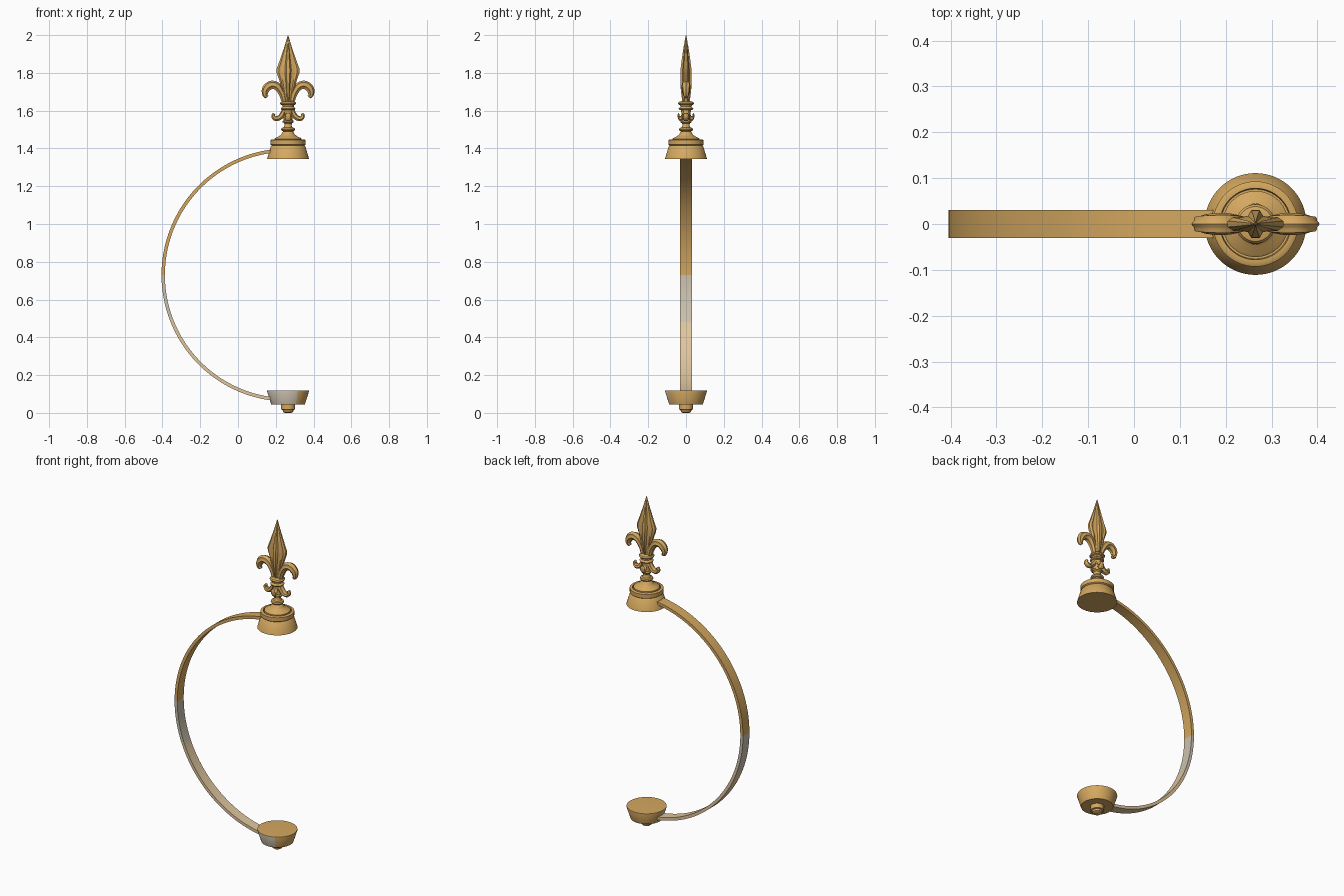
import bpy, bmesh, math
from mathutils import Vector

if "Cube" in bpy.data.objects:
    bpy.data.objects.remove(bpy.data.objects["Cube"])

CX = 0.265          # axis of the mounts and finial
CZ, R = 0.73, 0.67  # centre height and outer radius of the arm


def material(name, rgb):
    m = bpy.data.materials.new(name)
    m.diffuse_color = (*rgb, 1)
    m.use_nodes = True
    m.node_tree.nodes["Principled BSDF"].inputs["Base Color"].default_value = m.diffuse_color
    return m


GOLD = material("gold", (0.66, 0.39, 0.115))
GREY = material("pale_grey", (0.60, 0.53, 0.42))
CREAM = material("cream", (0.74, 0.56, 0.34))


def loft(name, rings, angle=35, rule=None, loop=False):
    """Skin a list of equal-length closed rings and cap the ends."""
    bm = bmesh.new()
    vs = [[bm.verts.new(p) for p in r] for r in rings]
    n = len(vs[0])
    for a, b in zip(vs, vs[1:]):
        for i in range(n):
            j = (i + 1) % n
            bm.faces.new((a[i], a[j], b[j], b[i]))
    bm.faces.new(vs[0][::-1])
    bm.faces.new(vs[-1])
    bmesh.ops.recalc_face_normals(bm, faces=bm.faces)
    if rule:
        for f in bm.faces:
            f.material_index = rule(f)
    me = bpy.data.meshes.new(name)
    bm.to_mesh(me)
    bm.free()
    for m in (GOLD, GREY, CREAM):
        me.materials.append(m)
    ob = bpy.data.objects.new(name, me)
    bpy.context.collection.objects.link(ob)
    bpy.ops.object.select_all(action='DESELECT')
    ob.select_set(True)
    bpy.context.view_layer.objects.active = ob
    bpy.ops.object.shade_smooth_by_angle(angle=math.radians(angle))
    return ob


def lathe(name, profile, rule=None, n=64):
    rings = [[(CX + r * math.cos(2 * math.pi * i / n), r * math.sin(2 * math.pi * i / n), z)
              for i in range(n)] for r, z in profile]
    return loft(name, rings, rule=rule)


def spline(pts, steps=7):
    """Catmull-Rom through tuples of any length."""
    p = [pts[0]] + list(pts) + [pts[-1]]
    out = []
    for k in range(len(pts) - 1):
        a, b, c, d = p[k:k + 4]
        for s in range(steps):
            t = s / steps
            out.append([0.5 * (2 * q + (r - o) * t + (2 * o - 5 * q + 4 * r - u) * t * t
                               + (3 * q - o - 3 * r + u) * t ** 3)
                        for o, q, r, u in zip(a, b, c, d)])
    return out + [list(pts[-1])]


def curl(name, pts, turn, reach=1.0, n=28):
    """Fluted leaf swept along (radius, z, half width, half depth) points."""
    path = spline(pts)
    rings = []
    for k, (x, z, w, d) in enumerate(path):
        p, q = path[max(k - 1, 0)], path[min(k + 1, len(path) - 1)]
        t = Vector((q[0] - p[0], q[1] - p[1])).normalized()
        ring = []
        for i in range(n):
            a = 2 * math.pi * i / n
            f = 1 + 0.10 * math.cos(7 * a)
            u, y = w * f * math.cos(a), d * f * math.sin(a)
            r = (x - t.y * u) * reach
            ring.append((CX + r * math.cos(turn) - y * math.sin(turn),
                         r * math.sin(turn) + y * math.cos(turn), z + t.x * u))
        rings.append(ring)
    return loft(name, rings, angle=50)


# curved arm: gold above, grey then cream on the lower half
def arm_rule(f):
    z = f.calc_center_median().z
    return 0 if z > 0.72 else 1 if z > 0.49 else 2


section = [(R, -0.031), (R, 0.031), (R - 0.018, 0.031), (R - 0.018, -0.031)]
arm = []
for i in range(97):
    a = math.radians(90 + 180 * i / 96)
    arm.append([(CX + r * math.cos(a), y, CZ + r * math.sin(a)) for r, y in section])
loft("curved_arm", arm, rule=arm_rule)


# lower mount, with a grey patch on the front-left of its wall
def cup_rule(f):
    c = f.calc_center_median()
    a = math.degrees(math.atan2(c.y, c.x - CX)) % 360
    return 1 if 180 < a < 300 and abs(f.normal.z) < 0.6 else 0


lathe("lower_mount", [(0.089, 0.045), (0.111, 0.114), (0.110, 0.118), (0.09, 0.119)], cup_rule)
lathe("lower_knob", [(0.018, 0.0), (0.027, 0.006), (0.029, 0.016), (0.038, 0.018),
                     (0.038, 0.046)])

# upper mount with raised collar
lathe("upper_mount", [(0.111, 1.345), (0.092, 1.41), (0.086, 1.415), (0.093, 1.42),
                      (0.093, 1.444), (0.088, 1.447), (0.078, 1.447), (0.076, 1.436)])

# turned stem of the finial
lathe("finial_stem", [(0.072, 1.43), (0.072, 1.451), (0.066, 1.456), (0.048, 1.464),
                      (0.036, 1.474), (0.03, 1.486), (0.026, 1.490), (0.034, 1.494),
                      (0.037, 1.501), (0.034, 1.508), (0.024, 1.511), (0.019, 1.52),
                      (0.020, 1.532), (0.028, 1.538), (0.030, 1.545), (0.024, 1.55),
                      (0.022, 1.58), (0.028, 1.605)])
lathe("finial_band", [(0.026, 1.602), (0.036, 1.605), (0.039, 1.611), (0.034, 1.617),
                      (0.030, 1.621), (0.031, 1.629), (0.040, 1.633), (0.043, 1.639),
                      (0.038, 1.646), (0.024, 1.650)])

# side petals and lower curls
petal = [(0.020, 1.64, 0.012, 0.014), (0.034, 1.69, 0.016, 0.018), (0.058, 1.727, 0.020, 0.022),
         (0.090, 1.735, 0.021, 0.022), (0.116, 1.714, 0.020, 0.019),
         (0.121, 1.686, 0.014, 0.015), (0.110, 1.672, 0.009, 0.010)]
low = [(0.018, 1.612, 0.010, 0.016), (0.028, 1.582, 0.014, 0.017), (0.046, 1.562, 0.013, 0.017),
       (0.068, 1.558, 0.012, 0.016), (0.080, 1.572, 0.009, 0.013), (0.074, 1.585, 0.007, 0.010)]
for side, turn in (("right", 0), ("left", math.pi)):
    curl("petal_" + side, petal, turn)
    curl("lower_curl_" + side, low, turn)
for side, turn in (("front", -math.pi / 2), ("back", math.pi / 2)):
    curl("lower_curl_" + side, low, turn, reach=0.5)

# spear blade: ridged diamond section with hollowed faces
blade = []
for z, w, d in [(1.64, 0.018, 0.018), (1.70, 0.030, 0.027), (1.76, 0.046, 0.030),
                (1.80, 0.060, 0.030), (1.82, 0.061, 0.029), (1.86, 0.046, 0.024),
                (1.93, 0.022, 0.014), (1.998, 0.0015, 0.0015)]:
    quarter = [(1, 0.22), (0.8, 0.5), (0.62, 0.42), (0.28, 0.6), (0.15, 1)]
    right_back = [(w * x, d * y) for x, y in quarter]
    half = right_back + [(-x, y) for x, y in right_back[::-1]]
    ring = half + [(-x, -y) for x, y in half]
    blade.append([(CX + x, y, z) for x, y in ring])
loft("spear_blade", blade, angle=20)
